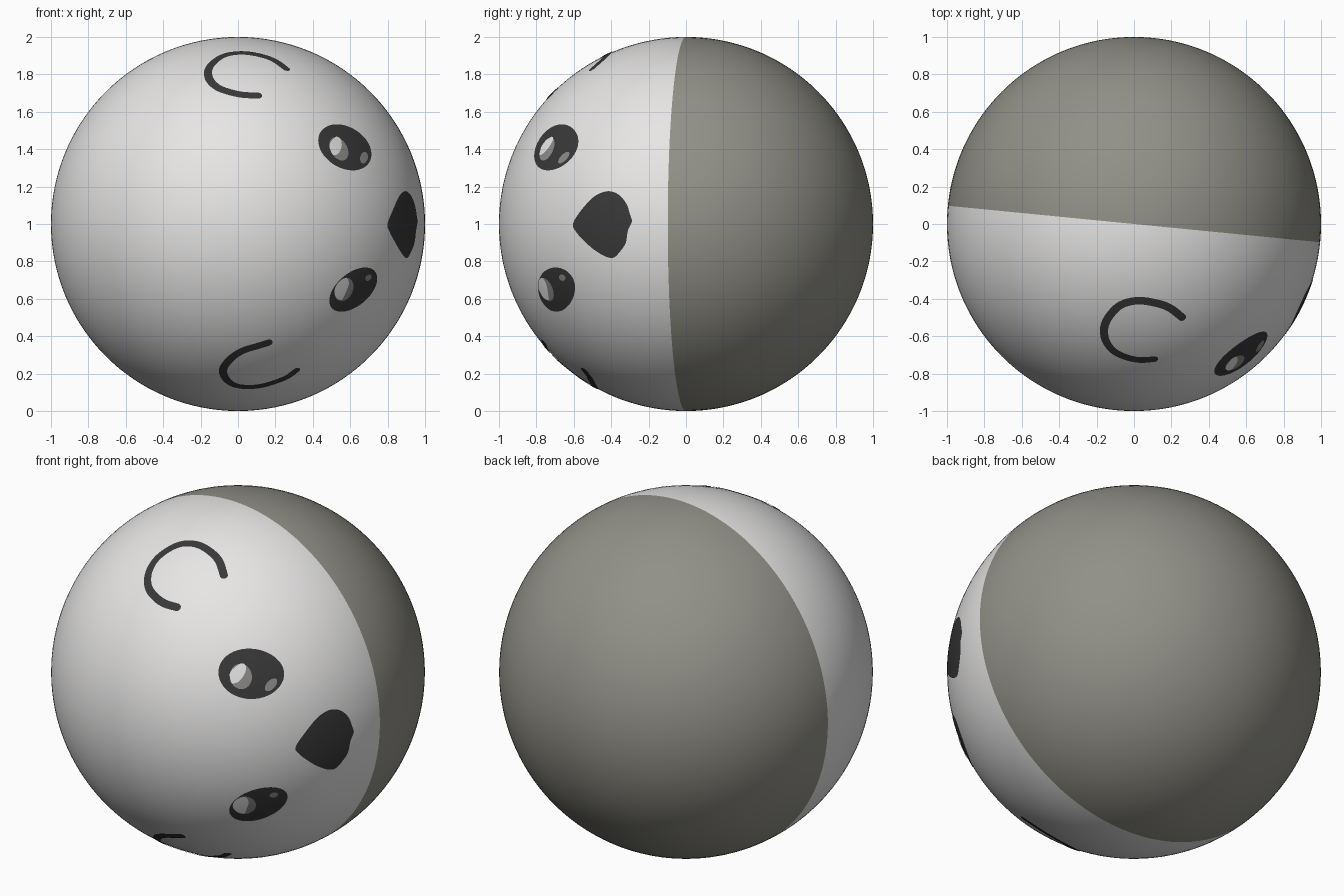
import bpy, bmesh, math
from mathutils import Vector, Matrix

if "Cube" in bpy.data.objects:
    bpy.data.objects.remove(bpy.data.objects["Cube"])

CENTRE = Vector((0, 0, 1))


def material(name, rgb):
    m = bpy.data.materials.new(name)
    m.diffuse_color = (*rgb, 1)
    m.use_nodes = True
    m.node_tree.nodes["Principled BSDF"].inputs["Base Color"].default_value = m.diffuse_color
    return m


LIGHT = material("pale grey", (0.80, 0.79, 0.785))
BACK = material("warm grey", (0.285, 0.28, 0.245))
BLACK = material("charcoal", (0.04, 0.04, 0.04))
MID = material("mid grey", (0.26, 0.255, 0.25))
WHITE = material("white", (0.92, 0.92, 0.92))


def finish(name, bm, mats):
    for f in bm.faces:
        f.smooth = True
        if f.normal.dot(f.calc_center_median() - CENTRE) < 0:
            f.normal_flip()
    me = bpy.data.meshes.new(name)
    bm.to_mesh(me)
    bm.free()
    for m in mats:
        me.materials.append(m)
    ob = bpy.data.objects.new(name, me)
    bpy.context.collection.objects.link(ob)
    return ob


# Outline points read from one view are projected onto the unit sphere
def from_front(x, z):
    return Vector((x, -math.sqrt(max(0, 1 - x * x - (z - 1) ** 2)), z - 1))


def from_right(y, z):
    return Vector((math.sqrt(max(0, 1 - y * y - (z - 1) ** 2)), y, z - 1))


def from_top(x, y):
    return Vector((x, y, math.sqrt(max(0, 1 - x * x - y * y))))


def spline(pts, closed, steps=5):
    """Smooth curve through the points, kept on the sphere."""
    n, out = len(pts), []
    get = (lambda i: pts[i % n]) if closed else (lambda i: pts[min(max(i, 0), n - 1)])
    for i in range(n if closed else n - 1):
        a, b, c, d = (get(i + k) for k in (-1, 0, 1, 2))
        for s in range(steps):
            t = s / steps
            p = 0.5 * (2 * b + (c - a) * t + (2 * a - 5 * b + 4 * c - d) * t * t
                       + (3 * b - a - 3 * c + d) * t ** 3)
            out.append(p.normalized())
    if not closed:
        out.append(pts[-1].normalized())
    return out


def ellipse(cx, cz, hx, hz, corr, n=48):
    """Tilted ellipse in the front view; corr sets the lean."""
    lag = math.acos(corr)
    return [from_front(cx + hx * math.cos(2 * math.pi * i / n),
                       cz + hz * math.cos(2 * math.pi * i / n - lag)) for i in range(n)]


def plate(name, outline, radius, mat, rings=6):
    """Thin curved patch filling a closed outline."""
    bm = bmesh.new()
    mid = sum(outline, Vector()).normalized()
    centre = bm.verts.new(CENTRE + mid * radius)
    prev = None
    n = len(outline)
    for r in range(1, rings + 1):
        ring = [bm.verts.new(CENTRE + mid.lerp(p, r / rings).normalized() * radius)
                for p in outline]
        for i in range(n):
            j = (i + 1) % n
            if prev:
                bm.faces.new((prev[i], ring[i], ring[j], prev[j]))
            else:
                bm.faces.new((centre, ring[i], ring[j]))
        prev = ring
    bm.normal_update()
    return finish(name, bm, [mat])


def stroke(name, pts, half, radius, mat):
    """Painted line with rounded ends."""
    path = spline(pts, False)
    d0 = (path[0] - path[1]).normalized()
    d1 = (path[-1] - path[-2]).normalized()
    angles = [math.radians(a) for a in (85, 60, 35, 15)]
    line = [(path[0] + d0 * half * (math.sin(a) - 0.6), half * math.cos(a)) for a in angles]
    line += [(p, half) for p in path[3:-3]]
    line += [(path[-1] + d1 * half * (math.sin(a) - 0.6), half * math.cos(a))
             for a in reversed(angles)]
    bm = bmesh.new()
    rows = []
    for i, (p, w) in enumerate(line):
        tan = line[min(i + 1, len(line) - 1)][0] - line[max(i - 1, 0)][0]
        side = p.cross(tan).normalized()
        rows.append([bm.verts.new(CENTRE + (p + side * w * k).normalized() * radius)
                     for k in (-1, 0, 1)])
    for a, b in zip(rows, rows[1:]):
        for k in range(2):
            bm.faces.new((a[k], a[k + 1], b[k + 1], b[k]))
    bm.normal_update()
    return finish(name, bm, [mat])


# Ball: pole points along the face direction so the colour seam is an exact edge loop
forward = Vector((-0.098, -1, 0)).normalized()
bm = bmesh.new()
bmesh.ops.create_uvsphere(bm, u_segments=128, v_segments=96, radius=1)
turn = Vector((0, 0, 1)).rotation_difference(forward).to_matrix().to_4x4()
bmesh.ops.transform(bm, matrix=Matrix.Translation(CENTRE) @ turn, verts=bm.verts)
bm.normal_update()
for f in bm.faces:
    f.material_index = 0 if (f.calc_center_median() - CENTRE).dot(forward) > 0 else 1
finish("ball", bm, [LIGHT, BACK])

# Eyes with their large and small highlights
plate("upper_eye", ellipse(0.57, 1.409, 0.142, 0.123, -0.30), 1.002, BLACK)
plate("lower_eye", ellipse(0.615, 0.65, 0.128, 0.118, 0.50), 1.002, BLACK)
plate("upper_eye_iris", ellipse(0.537, 1.40, 0.051, 0.062, -0.35), 1.004, MID)
plate("lower_eye_iris", ellipse(0.564, 0.652, 0.051, 0.062, 0.25), 1.004, MID)
plate("upper_eye_glint", ellipse(0.671, 1.353, 0.021, 0.031, 0.2), 1.004, MID)
plate("lower_eye_glint", ellipse(0.695, 0.714, 0.017, 0.017, 0.3), 1.004, MID)
upper_shine = [(.519, 1.463), (.545, 1.452), (.551, 1.414), (.535, 1.377),
               (.508, 1.366), (.492, 1.393), (.487, 1.425)]
lower_shine = [(.513, .644), (.529, .682), (.561, .709), (.583, .709),
               (.588, .676), (.567, .623), (.551, .596), (.524, .607)]
for name, pts in (("upper_eye_shine", upper_shine), ("lower_eye_shine", lower_shine)):
    plate(name, spline([from_front(*p) for p in pts], True), 1.006, WHITE, 3)

# Nose: rounded triangle on the right side
nose = [(-.604, .997), (-.572, 1.056), (-.503, 1.136), (-.449, 1.168), (-.401, 1.174),
        (-.353, 1.152), (-.316, 1.104), (-.299, 1.051), (-.289, 1.013), (-.31, .965),
        (-.321, .901), (-.348, .858), (-.385, .821), (-.428, .826), (-.492, .864),
        (-.551, .917), (-.588, .96)]
plate("nose", spline([from_right(*p) for p in nose], True, 4), 1.002, BLACK, 8)

# Open loops painted near the top and the bottom
upper_loop = [(.265, -.505), (.19, -.447), (.11, -.42), (.019, -.409), (-.067, -.43),
              (-.126, -.484), (-.158, -.548), (-.152, -.618), (-.11, -.676),
              (-.045, -.709), (.03, -.725), (.12, -.719)]
lower_loop = [(.176, .372), (.107, .35), (.037, .329), (-.021, .297), (-.064, .254),
              (-.08, .217), (-.064, .174), (-.021, .142), (.043, .131), (.118, .136),
              (.198, .158), (.262, .184), (.32, .227)]
stroke("upper_loop", [from_top(*p) for p in upper_loop], 0.022, 1.003, BLACK)
stroke("lower_loop", [from_front(*p) for p in lower_loop], 0.022, 1.003, BLACK)
